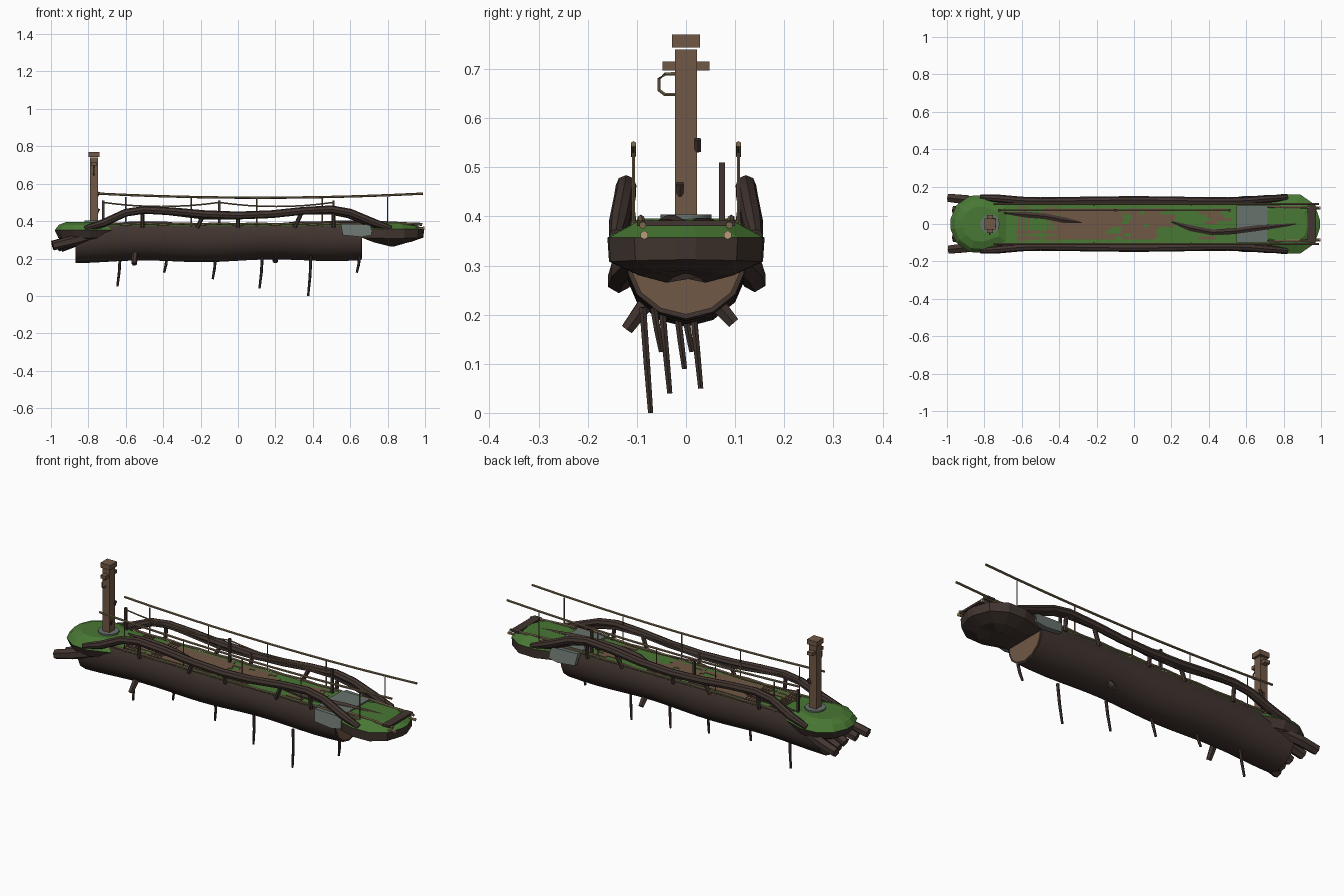
import bpy, bmesh, math, random
from mathutils import Vector

random.seed(4)
if "Cube" in bpy.data.objects:
    bpy.data.objects.remove(bpy.data.objects["Cube"])


def material(name, r, g, b):
    m = bpy.data.materials.new(name)
    m.use_nodes = True
    m.diffuse_color = (r, g, b, 1)
    bsdf = m.node_tree.nodes["Principled BSDF"]
    bsdf.inputs["Base Color"].default_value = (r, g, b, 1)
    bsdf.inputs["Roughness"].default_value = 0.9
    return m


BARK = material("dark bark", .053, .035, .029)
MOSS = material("moss green", .066, .188, .034)
WOOD = material("cut wood", .165, .098, .06)
STONE = material("grey stone", .14, .17, .155)
ROPE = material("rope", .2, .145, .08)
TIP = material("pale wood tip", .5, .33, .19)


def finish(name, bm, mats, smooth=False):
    bmesh.ops.recalc_face_normals(bm, faces=bm.faces)
    me = bpy.data.meshes.new(name)
    bm.to_mesh(me)
    bm.free()
    for m in mats:
        me.materials.append(m)
    ob = bpy.data.objects.new(name, me)
    bpy.context.collection.objects.link(ob)
    if smooth:
        bpy.ops.object.select_all(action='DESELECT')
        bpy.context.view_layer.objects.active = ob
        ob.select_set(True)
        bpy.ops.object.shade_smooth_by_angle(angle=math.radians(35))
    return ob


def loft(name, rings, mats, rule=None, smooth=False):
    """Skin a list of closed rings and cap both ends."""
    bm = bmesh.new()
    vs = [[bm.verts.new(p) for p in ring] for ring in rings]
    n = len(vs[0])
    for a, b in zip(vs, vs[1:]):
        for i in range(n):
            bm.faces.new((a[i], a[(i + 1) % n], b[(i + 1) % n], b[i]))
    bm.faces.new(vs[0])
    bm.faces.new(vs[-1])
    if rule:
        for f in bm.faces:
            f.material_index = rule(f.calc_center_median())
    return finish(name, bm, mats, smooth)


def tube(name, pts, radii, mat, sides=6):
    """Round tube along a path, with one radius or one for each point."""
    pts = [Vector(p) for p in pts]
    if not isinstance(radii, (list, tuple)):
        radii = [radii] * len(pts)
    rings = []
    for i, p in enumerate(pts):
        d = (pts[min(i + 1, len(pts) - 1)] - pts[max(i - 1, 0)]).normalized()
        ref = Vector((0, 1, 0)) if abs(d.y) < .8 else Vector((0, 0, 1))
        u = d.cross(ref).normalized()
        v = d.cross(u)
        rings.append([p + radii[i] * (u * math.cos(a) + v * math.sin(a))
                      for a in (math.tau * k / sides for k in range(sides))])
    return loft(name, rings, [mat], smooth=sides > 6)


def box(name, centre, size, mat):
    bm = bmesh.new()
    bmesh.ops.create_cube(bm, size=1)
    for v in bm.verts:
        v.co = [c + q * s for c, q, s in zip(centre, v.co, size)]
    return finish(name, bm, [mat])


# Hollowed log, with a pale sawn end
half = [(.105, .375), (.122, .335), (.118, .28), (.1, .238), (.055, .202)]
section = half + [(0, .188)] + [(-y, z) for y, z in reversed(half)]
rings = []
for i in range(19):
    x = -.87 + 1.53 * i / 18
    lift = .006 * math.sin(x * 9) + .008 * x
    rings.append([(x, y, z + lift * (z < .3)) for y, z in section])
loft("log", rings, [BARK], smooth=True)
inner = [(y * .92, .28 + (z - .28) * .9 + .003) for y, z in section]
loft("sawn_end", [[(x, y, z) for y, z in inner] for x in (.655, .664)], [WOOD])


# Mossy earth mounds at both ends
def mound(name, outline, cx, levels):
    full = [(x, y) for x, y in outline] + [(x, -y) for x, y in reversed(outline)]
    rings = [[(cx + (x - cx) * s, y * s, z + tilt * max(0, abs(x - cx) - .1))
              for x, y in full] for s, z, tilt in levels]
    loft(name, rings, [BARK, MOSS], lambda c: int(c.z > .357))


mound("right_mound", [(.66, .12), (.79, .16), (.89, .157), (.965, .105), (.995, .02)], .82,
      [(.25, .265, .25), (.6, .28, .12), (.98, .308, .05), (1, .357, 0), (.62, .39, 0)])
mound("left_mound", [(-.66, .11), (-.79, .156), (-.88, .15), (-.95, .1), (-.98, .03)], -.82,
      [(.5, .275, 0), (.88, .31, 0), (1, .352, 0), (.86, .38, 0), (.6, .396, 0)])

# Moss deck with worn plank patches and slatted treads
box("moss_deck", (0, 0, .375), (1.5, .205, .012), MOSS)
for row in range(1, 11):
    y = -.092 + row * .0167
    left = -.42 + random.uniform(-.1, .04)
    right = .2 + random.uniform(-.1, .04)
    split = random.uniform(-.2, .1)
    pieces = [(left, split - .015), (split + random.uniform(.01, .06), right)]
    if row > 5 or row == 1:
        start = random.uniform(.34, .42)
        pieces.append((start, start + random.uniform(.06, .14)))
    if row < 5 and row % 2:
        start = random.uniform(-.68, -.62)
        pieces.append((start, start + random.uniform(.06, .14)))
    for a, b in pieces:
        box("worn_plank", ((a + b) / 2, y, .382), (b - a, .0167, .004), WOOD)
for start in (-.59, -.435):
    for i in range(4):
        box("deck_slat", (start + (i - 1.5) * .017, 0, .384), (.008, .19, .006), WOOD)
for path in ([(-.7, .06), (-.58, .05), (-.48, .042), (-.38, .022), (-.28, .008)],
             [(.2, .012), (.3, -.022), (.42, -.045), (.54, -.038), (.66, -.022), (.87, .0)]):
    n = len(path)
    tube("deck_root", [(x, y, .379 + .006 * (x > .5)) for x, y in path],
         [.006] + [.018] * (n - 2) + [.006], BARK)

# Stone saddle slab with side flaps
box("stone_slab", (.63, 0, .386), (.165, .2, .012), STONE)
for s in (-1, 1):
    flap = [(.55, .385), (.71, .38), (.715, .325), (.66, .315), (.56, .325)]
    loft("stone_flap", [[(x, s * (y + (.385 - z) * .25), z) for x, z in flap]
                        for y in (.105, .133)], [STONE])

# Parts that repeat on both sides
arch = [(-.82, .36), (-.72, .39), (-.6, .445), (-.5, .46), (-.35, .452), (-.18, .437),
        (0, .43), (.18, .437), (.35, .455), (.5, .463), (.6, .445), (.72, .395), (.82, .36)]
for s in (-1, 1):
    # Twin arching branches
    tube("arched_branch", [(x, s * (.122 + .2 * max(0, .46 - z)), z) for x, z in arch],
         [.015] + [.021] * 11 + [.015], BARK, 8)
    tube("inner_branch", [(x * .98, s * (.113 + .2 * max(0, .46 - z)), z - .008 + .008 * math.sin(x * 8))
                          for x, z in arch], .013, BARK)
    # Braces under the branches
    for x, lean in ((-.51, 0), (-.2, .018), (0, 0), (.32, .018), (.51, 0)):
        tube("branch_brace", [(x - lean, s * .108, .365), (x + lean, s * .117, .44)], .011, BARK)
    # Thin handrail and its uprights
    rail = [(-.75 + 1.74 * t / 10, .525 + .022 * (t / 5 - 1) ** 2) for t in range(11)]
    tube("handrail", [(x, s * .107, z) for x, z in rail], .0062, ROPE)
    for x in (-.6, -.25, .1, .45, .8):
        tube("rail_upright", [(x, s * .107, .37), (x, s * .107, .53)], .0032, ROPE)
    # Edge rope on the deck, and poles on the right mound
    tube("deck_edge_rope", [(x / 10, s * .106, .383 + .004 * (x % 2)) for x in range(-7, 9)], .0065, ROPE)
    tube("short_pole", [(.72, s * .092, .396), (.985, s * .088, .382)], .0075, ROPE)
    tube("lower_pole", [(.86, s * .085, .362), (.993, s * .085, .362)], .0075, ROPE)
    tube("pole_tip", [(.99, s * .085, .362), (.997, s * .085, .362)], .009, TIP)

# Threshold beam
box("threshold_beam", (.95, 0, .386), (.045, .2, .011), BARK)

# Signal pillar
px = -.77
tube("pillar_base", [(px, 0, .385), (px, 0, .404)], .052, STONE, 12)
box("pillar", (px, 0, .565), (.042, .044, .35), WOOD)
box("pillar_cap", (px, 0, .757), (.058, .058, .026), WOOD)
box("pillar_crossbar", (px, 0, .706), (.03, .096, .018), WOOD)
tube("rope_loop", [(px, y, z) for y, z in
     ((-.02, .69), (-.042, .69), (-.055, .68), (-.055, .657), (-.043, .648), (-.02, .648))], .004, ROPE)
for y, z in ((.024, .545), (-.012, .455)):
    tube("pillar_knot", [(px + .015, y, z - .012), (px + .025, y, z + .012)], .008, BARK)

# Guide posts with sagging line
posts = (-.72, -.1, .51)
for x in posts:
    box("guide_post", (x, .073, .445), (.012, .012, .13), BARK)
for a, b in zip(posts, posts[1:]):
    tube("sagging_line", [(a + (b - a) * t / 8, .073, .5 - .022 * (1 - (t / 4 - 1) ** 2))
                          for t in range(9)], .004, ROPE)

# Hanging roots below the log: x, end y, end z
for x, y, z in ((-.64, .03, .05), (-.39, .012, .125), (-.13, -.003, .09),
                (.12, -.033, .04), (.38, -.072, .0), (.64, -.05, .125)):
    mid = (z + .21) / 2
    tube("hanging_root", [(x + .01, y - .016, .215), (x + .005, y - .008, mid), (x - .005, y, z)],
         [.008, .0075, .006], BARK)

# Broken side stubs
tube("front_stub", [(-.55, -.08, .225), (-.555, -.12, .17)], [.018, .014], BARK)
tube("back_stub", [(.2, .065, .22), (.2, .097, .183)], [.018, .014], BARK)

# Root ends fanning out of the left bank
for y, z, end in ((-.137, .268, -.99), (-.075, .262, -.965), (0, .258, -.95),
                  (.075, .262, -.965), (.14, .27, -.993)):
    tube("bank_root", [(-.8, y * .75, .315), (-.9, y * .93, z + .022), (end, y * 1.0, z)],
         [.026, .028, .025], BARK)
